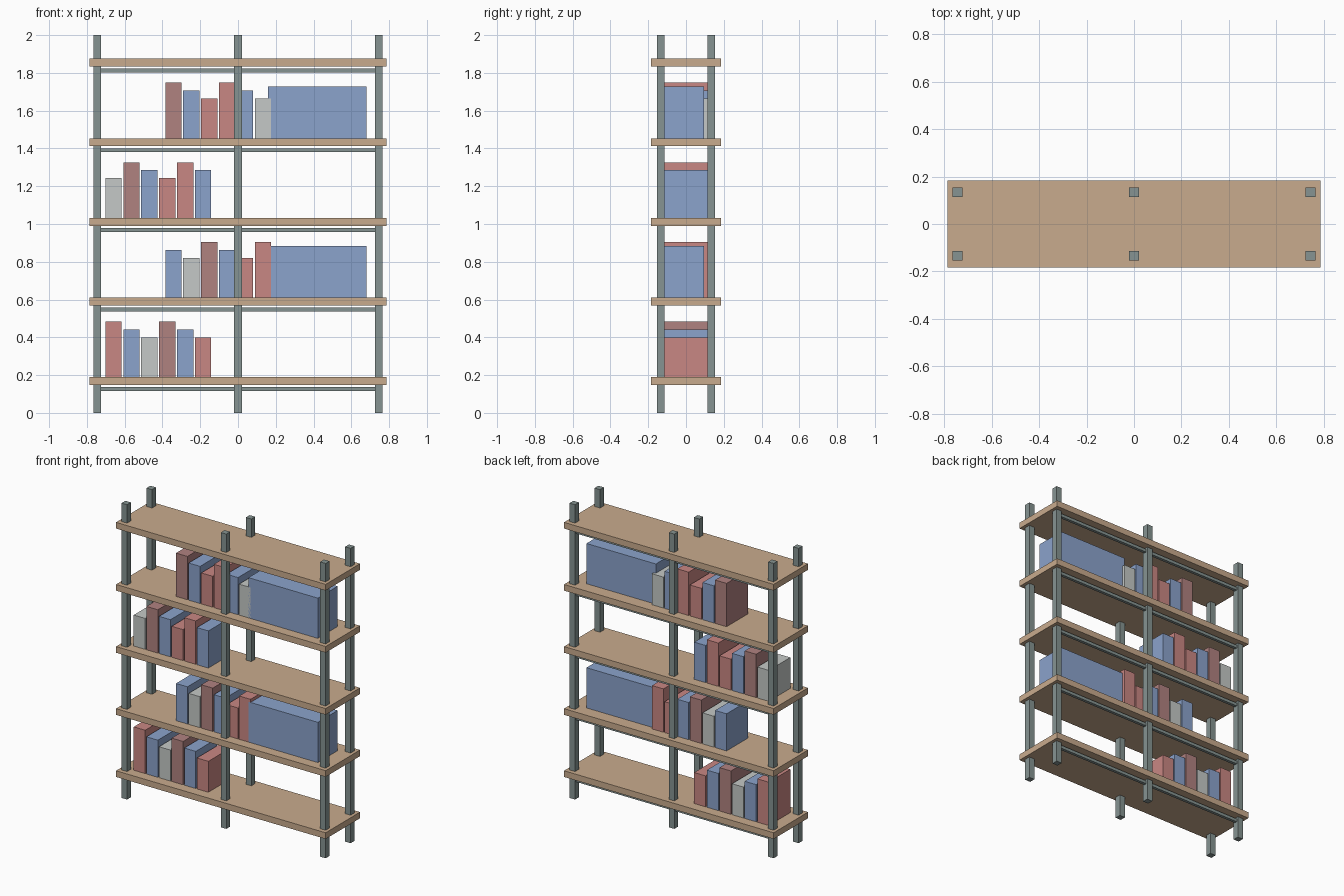
import bpy

if "Cube" in bpy.data.objects:
    bpy.data.objects.remove(bpy.data.objects["Cube"])


def material(name, rgb):
    # convert 0-255 display colour to linear
    lin = [((c / 255 + 0.055) / 1.055) ** 2.4 for c in rgb]
    m = bpy.data.materials.new(name)
    m.diffuse_color = (*lin, 1)
    m.use_nodes = True
    m.node_tree.nodes["Principled BSDF"].inputs["Base Color"].default_value = m.diffuse_color
    return m


WOOD = material("wood", (201, 171, 141))
STEEL = material("grey_green_metal", (134, 148, 146))
BLUE = material("blue", (139, 163, 204))
RED = material("red", (201, 135, 131))
MAROON = material("dull_maroon", (176, 130, 128))
GREY = material("light_grey", (197, 201, 199))


def box(name, x, y, z, mat):
    """Box from (min, max) ranges on each axis."""
    bpy.ops.mesh.primitive_cube_add(size=1, location=[(a + b) / 2 for a, b in (x, y, z)])
    ob = bpy.context.object
    ob.name = name
    ob.scale = [b - a for a, b in (x, y, z)]
    bpy.ops.object.transform_apply(location=False, rotation=False, scale=True)
    ob.data.materials.append(mat)
    return ob


POST_X, POST_Y, R = 0.745, 0.134, 0.0205
TOPS = [0.19 + 0.4213 * i for i in range(5)]

# six upright posts
for x in (-POST_X, 0, POST_X):
    for y, side in ((-POST_Y, "front"), (POST_Y, "back")):
        box(f"{side}_post", (x - R, x + R), (y - R, y + R), (0, 2), STEEL)

# shelves, each with a rail under the back edge
for top in TOPS:
    box("shelf", (-0.787, 0.787), (-0.184, 0.184), (top - 0.042, top), WOOD)
    box("back_rail", (-POST_X, POST_X), (POST_Y - 0.01, POST_Y + 0.01),
        (top - 0.074, top - 0.053), STEEL)

# books: colours and heights cycle, shifted on every shelf
COLOURS = [RED, BLUE, GREY, MAROON, BLUE, RED]
ROWS = [
    [RED, BLUE, GREY, MAROON, BLUE, RED],
    [BLUE, GREY, MAROON, BLUE, RED, RED],
    [GREY, MAROON, BLUE, RED, RED, BLUE],
    [MAROON, BLUE, RED, RED, BLUE, GREY],
]
HEIGHTS = [0.294, 0.252, 0.21]
for row, colours in enumerate(ROWS):
    z = TOPS[row]
    start = -0.385 if row % 2 else -0.702
    for i, mat in enumerate(colours):
        x = start + 0.0948 * i
        h = HEIGHTS[(i + row) % 3]
        box("book", (x, x + 0.086), (-0.115, 0.115), (z, z + h), mat)
    # storage box at the right end of every second shelf
    if row % 2:
        box("storage_box", (0.159, 0.68), (-0.115, 0.096), (z, z + 0.273), BLUE)
